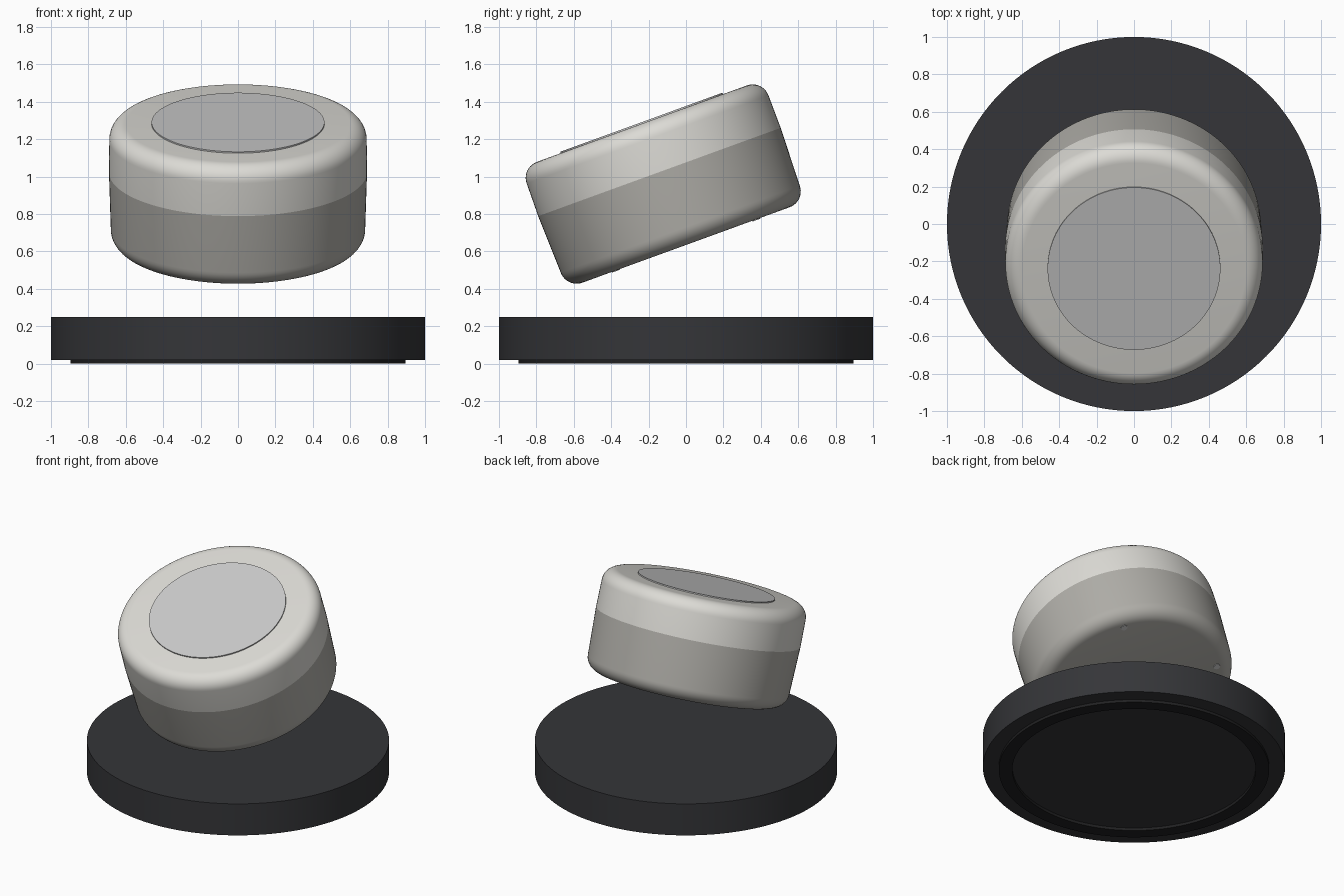
import bpy, bmesh, math
from mathutils import Matrix

if "Cube" in bpy.data.objects:
    bpy.data.objects.remove(bpy.data.objects["Cube"])

SEG = 128


def material(name, rgb):
    m = bpy.data.materials.new(name)
    m.diffuse_color = (*rgb, 1)
    m.use_nodes = True
    m.node_tree.nodes["Principled BSDF"].inputs["Base Color"].default_value = m.diffuse_color
    return m


def lathe(name, profile, mat, place=Matrix.Identity(4), seg=SEG, closed=False):
    """Revolve (radius, height) points round z; radius 0 ends become poles."""
    bm = bmesh.new()
    vs = [bm.verts.new((r, 0, z)) for r, z in profile]
    pairs = list(zip(vs, vs[1:])) + ([(vs[-1], vs[0])] if closed else [])
    edges = [bm.edges.new(p) for p in pairs]
    bmesh.ops.spin(bm, geom=vs + edges, axis=(0, 0, 1), cent=(0, 0, 0),
                   angle=math.tau, steps=seg, use_merge=True)
    bmesh.ops.remove_doubles(bm, verts=bm.verts, dist=1e-5)
    bmesh.ops.recalc_face_normals(bm, faces=bm.faces)
    me = bpy.data.meshes.new(name)
    bm.to_mesh(me)
    bm.free()
    me.materials.append(mat)
    ob = bpy.data.objects.new(name, me)
    bpy.context.collection.objects.link(ob)
    ob.matrix_world = place
    bpy.ops.object.select_all(action='DESELECT')
    ob.select_set(True)
    bpy.context.view_layer.objects.active = ob
    bpy.ops.object.shade_smooth_by_angle(angle=math.radians(35))
    return ob


def arc(r, z, rad, a0, a1, n=10):
    return [(r + rad * math.cos(math.radians(a0 + (a1 - a0) * i / n)),
             z + rad * math.sin(math.radians(a0 + (a1 - a0) * i / n)))
            for i in range(n + 1)]


dark = material("dark_base", (0.035, 0.036, 0.04))
rubber = material("black_rubber", (0.015, 0.015, 0.016))
light = material("light_shell", (0.72, 0.71, 0.67))
grey = material("grey_shell", (0.43, 0.42, 0.39))
panel = material("panel", (0.75, 0.75, 0.74))
metal = material("screw_metal", (0.72, 0.72, 0.70))

# Round base and its rubber foot ring
lathe("base_plate", [(0, 0.02), (1, 0.02), (1, 0.25), (0, 0.25)], dark)
lathe("foot_ring", [(0.805, 0), (0.895, 0), (0.895, 0.02), (0.805, 0.02)],
      rubber, closed=True)

# Tilted drum hovering over the base
tilt = Matrix.Translation((0, 0, 0.635)) @ Matrix.Rotation(math.radians(20), 4, 'X')
R, H, SEAM = 0.69, 0.69, 0.415
lathe("drum_lower", [(0, 0)] + arc(0.68 - 0.09, 0.09, 0.09, -90, 0)
      + [(R, SEAM)], grey, tilt)
lathe("drum_upper", [(R, SEAM)] + arc(R - 0.002 - 0.09, H - 0.09, 0.09, 0, 90)
      + [(0, H)], light, tilt)

# Raised round panel on the top face
lathe("top_panel", [(0, H - 0.004), (0.462, H - 0.004), (0.462, H + 0.008),
                    (0, H + 0.008)], panel, tilt)

# Small screws in the underside
for i, (x, y) in enumerate([(1, 1), (-1, 1), (-1, -1), (1, -1)]):
    place = tilt @ Matrix.Translation((0.4 * x, 0.4 * y, 0))
    lathe(f"screw_{i + 1}", [(0, -0.004), (0.022, -0.004), (0.022, 0.01), (0, 0.01)],
          metal, place, seg=24)
